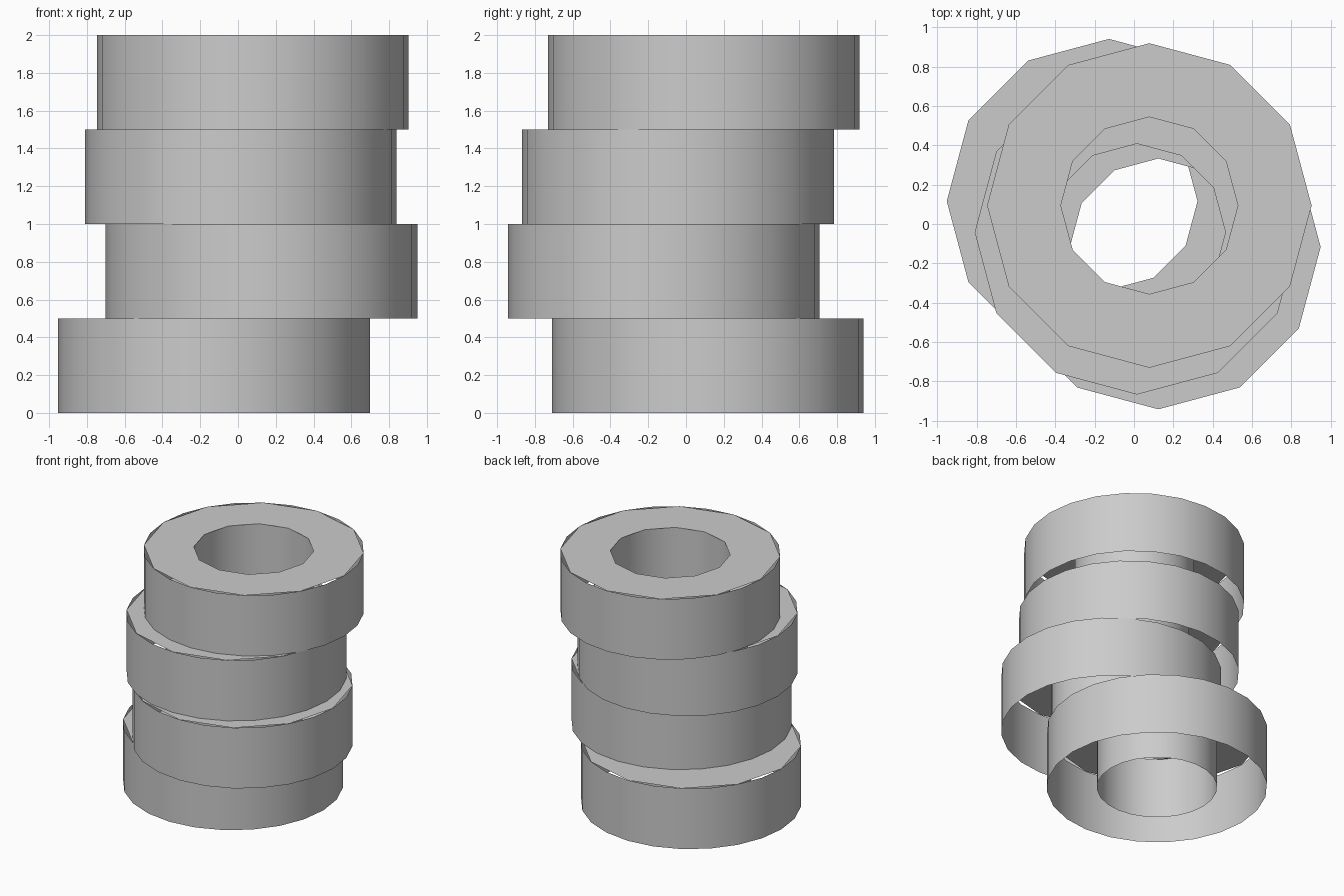
import bpy, bmesh
from math import cos, sin, tau, radians

if "Cube" in bpy.data.objects:
    bpy.data.objects.remove(bpy.data.objects["Cube"])

OUTER, INNER, HEIGHT = 0.825, 0.45, 0.5
WALL_SIDES, CAP_SIDES = 24, 12


def circle(bm, radius, z, sides):
    return [bm.verts.new((radius * cos(tau * i / sides), radius * sin(tau * i / sides), z))
            for i in range(sides)]


def bridge(bm, a, b, smooth):
    n = len(a)
    for i in range(n):
        j = (i + 1) % n
        bm.faces.new((a[i], a[j], b[j], b[i])).smooth = smooth


def ring(name, x, y, z):
    bm = bmesh.new()
    # round outer wall and inner wall, open underneath
    bridge(bm, circle(bm, OUTER, 0, WALL_SIDES), circle(bm, OUTER, HEIGHT, WALL_SIDES), True)
    bridge(bm, circle(bm, INNER, HEIGHT, WALL_SIDES), circle(bm, INNER, 0, WALL_SIDES), True)
    # coarser flat top annulus
    bridge(bm, circle(bm, OUTER, HEIGHT, CAP_SIDES), circle(bm, INNER, HEIGHT, CAP_SIDES), False)
    mesh = bpy.data.meshes.new(name)
    bm.to_mesh(mesh)
    bm.free()
    obj = bpy.data.objects.new(name, mesh)
    obj.location = (x, y, z)
    bpy.context.collection.objects.link(obj)


# four offset rings, bottom to top
centres = [(-0.127, 0.116), (0.124, -0.117), (0.015, -0.042), (0.078, 0.094)]
for i, (x, y) in enumerate(centres):
    ring(f"stacked_ring_{i + 1}", x, y, i * HEIGHT)
